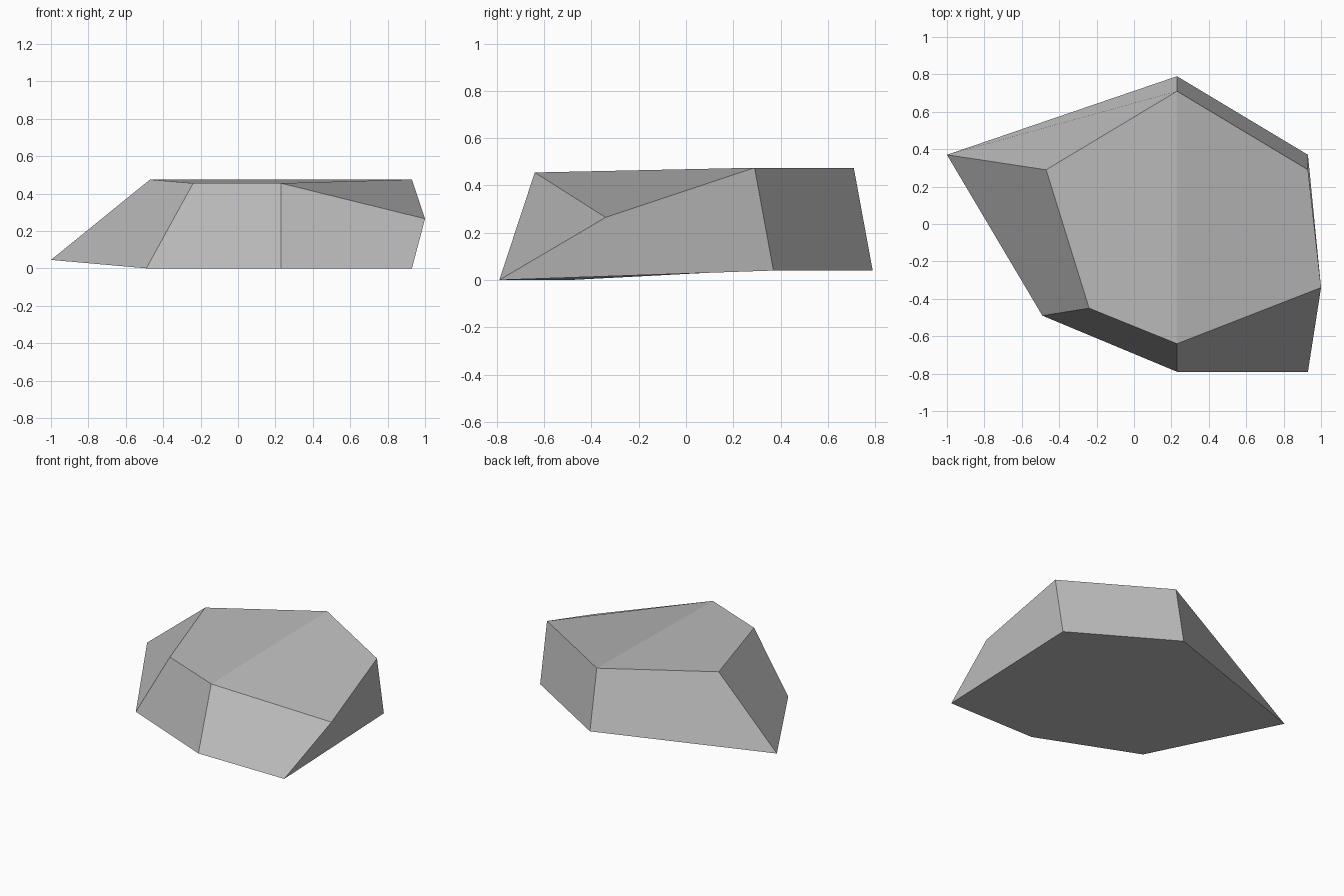
import bpy
import bmesh

cube = bpy.data.objects.get("Cube")
if cube:
    bpy.data.objects.remove(cube, do_unlink=True)

# One flat stone colour
stone = bpy.data.materials.new("stone grey")
stone.use_nodes = True
grey = (0.5, 0.5, 0.5, 1)
stone.diffuse_color = grey
stone.node_tree.nodes["Principled BSDF"].inputs["Base Color"].default_value = grey

# Matching outlines, counter-clockwise from the right-hand corner
base_outline = [(-1, .37, .045), (-.49, -.49, 0), (.23, -.79, 0),
                (.93, -.79, 0), (.93, .37, .04), (.23, .79, .04)]
top_outline = [(-.47, .29, .475), (-.24, -.45, .455), (.23, -.64, .455),
               (1, -.34, .265), (.93, .29, .475), (.23, .71, .475)]

bm = bmesh.new()
base = [bm.verts.new(p) for p in base_outline]
top = [bm.verts.new(p) for p in top_outline]

# Side facets; the first corner sets which diagonal bulges outward
for i in range(len(base)):
    j = (i + 1) % len(base)
    facet = [base[i], base[j], top[j], top[i]]
    if i >= 2:
        facet = facet[1:] + facet[:1]
    bm.faces.new(facet)

# Underside and the two top facets meeting at a shallow ridge
bm.faces.new(base[::-1])
bm.faces.new(top[2:])
bm.faces.new([top[5], top[0], top[1], top[2]])
bm.normal_update()

mesh = bpy.data.meshes.new("rock")
bm.to_mesh(mesh)
bm.free()
mesh.materials.append(stone)
rock = bpy.data.objects.new("rock", mesh)
bpy.context.collection.objects.link(rock)
